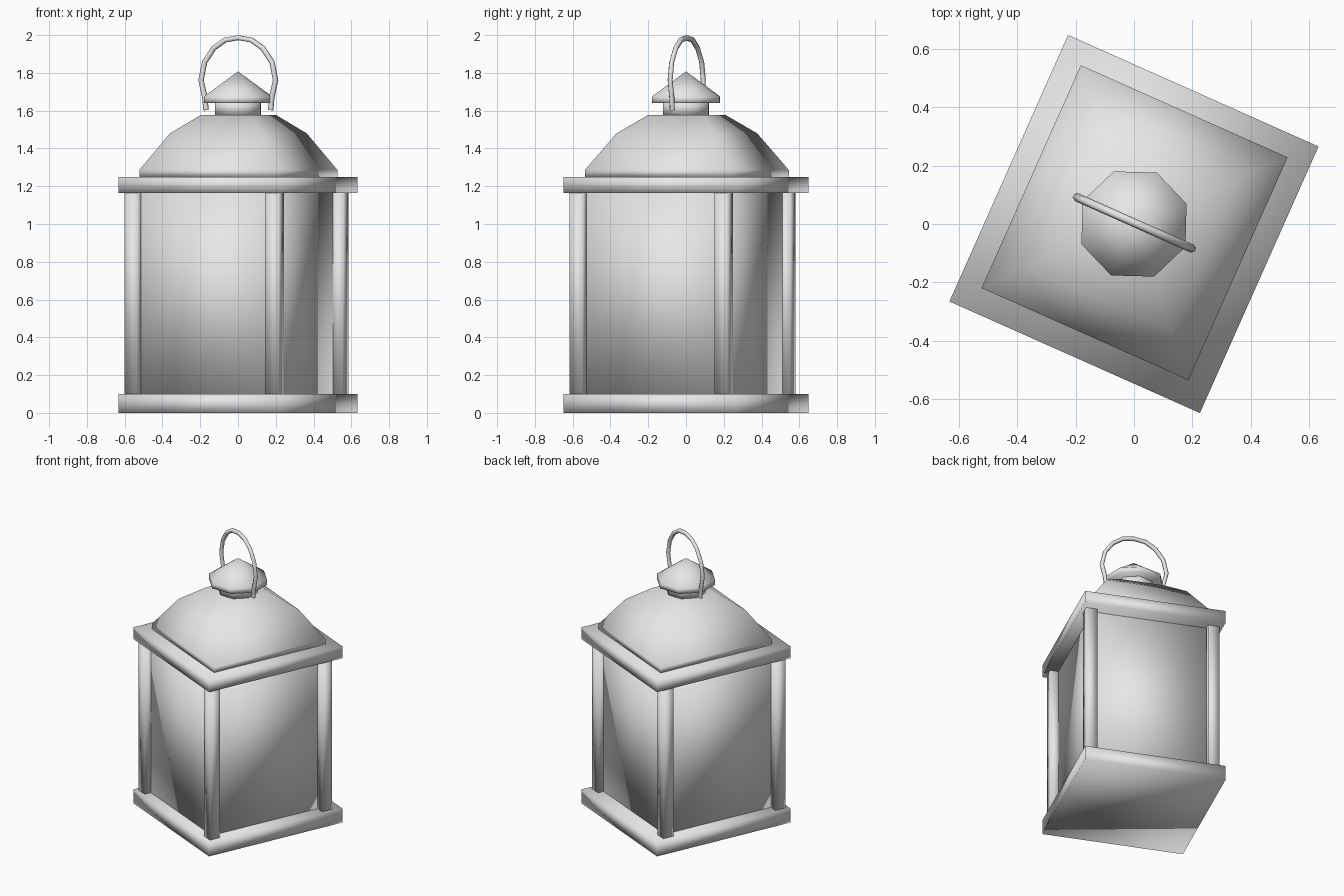
import bpy, bmesh, math
from mathutils import Matrix

cube = bpy.data.objects.get("Cube")
if cube:
    bpy.data.objects.remove(cube, do_unlink=True)

TURN = Matrix.Rotation(math.radians(-24), 4, 'Z')  # the lantern stands turned

grey = bpy.data.materials.new("plain_grey")
grey.use_nodes = True
grey.diffuse_color = (0.8, 0.8, 0.8, 1)
bsdf = next(n for n in grey.node_tree.nodes if n.type == 'BSDF_PRINCIPLED')
bsdf.inputs["Base Color"].default_value = (0.8, 0.8, 0.8, 1)


def place(name, data):
    obj = bpy.data.objects.new(name, data)
    data.materials.append(grey)
    obj.matrix_world = TURN
    bpy.context.scene.collection.objects.link(obj)
    return obj


def loft(name, rings, sides=4, centre=(0, 0)):
    """Stack rings of (half width, half depth, height) into a closed solid."""
    start, grow = (math.pi / 4, math.sqrt(2)) if sides == 4 else (0, 1)
    bm = bmesh.new()
    loops = []
    for rx, ry, z in rings:
        angles = [start + 2 * math.pi * i / sides for i in range(sides)]
        loops.append([bm.verts.new((centre[0] + grow * rx * math.cos(a),
                                    centre[1] + grow * ry * math.sin(a), z))
                      for a in angles])
    for low, high in zip(loops, loops[1:]):
        for i in range(sides):
            j = (i + 1) % sides
            bm.faces.new((low[i], low[j], high[j], high[i]))
    bm.faces.new(loops[0][::-1])
    bm.faces.new(loops[-1])
    bmesh.ops.remove_doubles(bm, verts=bm.verts, dist=0.0005)
    bmesh.ops.recalc_face_normals(bm, faces=bm.faces)
    for f in bm.faces:
        f.smooth = True
    mesh = bpy.data.meshes.new(name)
    bm.to_mesh(mesh)
    bm.free()
    return place(name, mesh)


def box(name, hx, hy, z0, z1, centre=(0, 0)):
    return loft(name, [(hx, hy, z0), (hx, hy, z1)], 4, centre)


# Base and top plates
box("base_plate", 0.47, 0.5, 0, 0.1)
box("top_plate", 0.47, 0.5, 1.165, 1.25)

# Glass body and the four corner posts
box("glass_body", 0.39, 0.413, 0.09, 1.175, (0, -0.018))
for side, x in (("right", -0.408), ("left", 0.408)):
    for end, y in (("front", -0.44), ("back", 0.4)):
        box(f"{end}_{side}_post", 0.0375, 0.0375, 0.09, 1.175, (x, y))

# Domed four-sided roof
loft("roof", [(0.388 * s, 0.418 * s, z) for s, z in
              ((1, 1.25), (1, 1.286), (0.69, 1.48), (0.38, 1.577))], 4, (0, 0.005))

# Chimney neck and pointed cap
loft("chimney_neck", [(0.13, 0.13, 1.577), (0.13, 0.13, 1.65)], 8)
loft("chimney_cap", [(0.193, 0.193, 1.64), (0.193, 0.193, 1.675), (0, 0, 1.808)], 8)

# Carrying handle
half = [(0.187, 1.603), (0.194, 1.67), (0.216, 1.762), (0.195, 1.857),
        (0.142, 1.931), (0.076, 1.974)]
path = [(-x, z) for x, z in half] + [(0, 1.986)] + half[::-1]
curve = bpy.data.curves.new("handle", 'CURVE')
curve.dimensions = '3D'
curve.bevel_depth = 0.0145
curve.bevel_resolution = 1
curve.use_fill_caps = True
spline = curve.splines.new('POLY')
spline.points.add(len(path) - 1)
for point, (x, z) in zip(spline.points, path):
    point.co = (x, 0.004, z, 1)
place("handle", curve)
